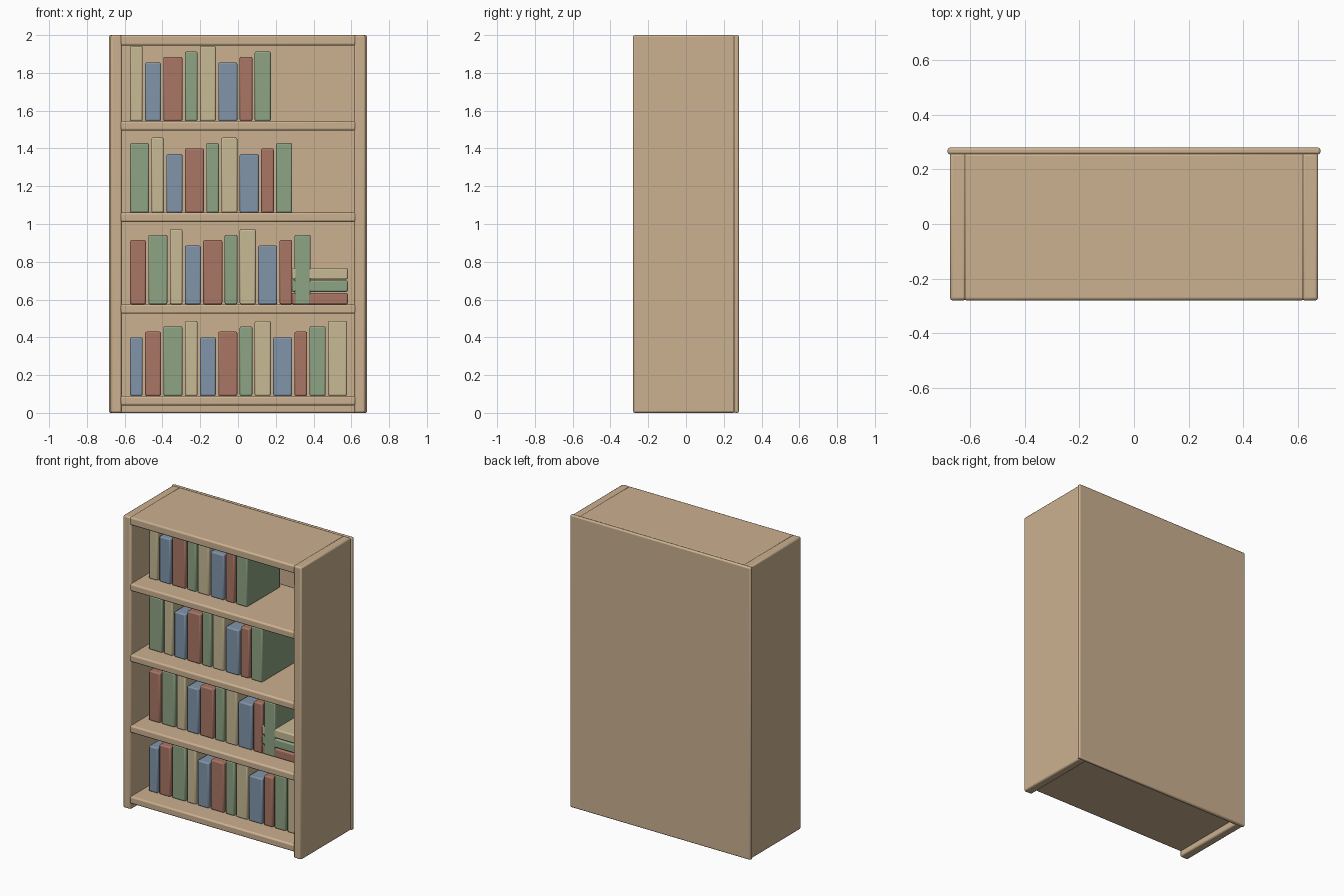
import bpy, bmesh

if "Cube" in bpy.data.objects:
    bpy.data.objects.remove(bpy.data.objects["Cube"])


def material(name, rgb):
    m = bpy.data.materials.new(name)
    m.diffuse_color = (*rgb, 1)
    m.use_nodes = True
    m.node_tree.nodes["Principled BSDF"].inputs["Base Color"].default_value = m.diffuse_color
    return m


WOOD = material("wood", (0.60, 0.44, 0.28))
BOOK_COLOURS = [
    material("blue_cover", (0.22, 0.30, 0.40)),
    material("red_cover", (0.40, 0.18, 0.13)),
    material("green_cover", (0.27, 0.37, 0.23)),
    material("cream_cover", (0.58, 0.49, 0.30)),
]


def box(name, lo, hi, mat, bevel):
    """Bevelled box spanning two opposite corners."""
    me = bpy.data.meshes.new(name)
    bm = bmesh.new()
    bmesh.ops.create_cube(bm, size=1)
    for v in bm.verts:
        for i in range(3):
            v.co[i] *= hi[i] - lo[i]
    bm.to_mesh(me)
    bm.free()
    ob = bpy.data.objects.new(name, me)
    ob.location = [(a + b) / 2 for a, b in zip(lo, hi)]
    bpy.context.collection.objects.link(ob)
    me.materials.append(mat)
    mod = ob.modifiers.new("bevel", 'BEVEL')
    mod.width = bevel
    mod.segments = 2
    bpy.context.view_layer.objects.active = ob
    ob.select_set(True)
    bpy.ops.object.shade_smooth_by_angle()
    ob.select_set(False)
    return ob


# Carcass: two sides, top board and back panel
box("left_side", (-0.675, -0.28, 0), (-0.615, 0.26, 2), WOOD, 0.01)
box("right_side", (0.615, -0.28, 0), (0.675, 0.26, 2), WOOD, 0.01)
box("top_board", (-0.625, -0.28, 1.945), (0.625, 0.26, 2), WOOD, 0.01)
box("back_panel", (-0.683, 0.255, 0), (0.683, 0.28, 2), WOOD, 0.008)

# Shelves with a row of books each; colours and widths cycle on from shelf to shelf
SHELF_TOPS = [0.09, 0.575, 1.06, 1.545]
BOOK_COUNTS = [12, 10, 9, 8]
WIDTHS = [0.067, 0.085, 0.101]
HEIGHTS = [0.31, 0.34, 0.368, 0.397]
FRONT, BACK = -0.15, 0.21

for s, (z, count) in enumerate(zip(SHELF_TOPS, BOOK_COUNTS)):
    box(f"shelf_{s + 1}", (-0.625, -0.28, z - 0.05), (0.625, 0.26, z), WOOD, 0.01)
    x = -0.572
    for i in range(s, s + count):
        w, c = WIDTHS[i % 3], i % 4
        box(f"book_{s + 1}_{i - s + 1}", (x, FRONT, z),
            (x + w, BACK, z + HEIGHTS[c]), BOOK_COLOURS[c], 0.008)
        x += w + 0.0125

# Stack of books lying flat on the second shelf
for k in range(3):
    z = SHELF_TOPS[1] + 0.066 * k
    box(f"lying_book_{k + 1}", (0.283, FRONT + 0.001, z),
        (0.582, BACK, z + 0.06), BOOK_COLOURS[k + 1], 0.008)
